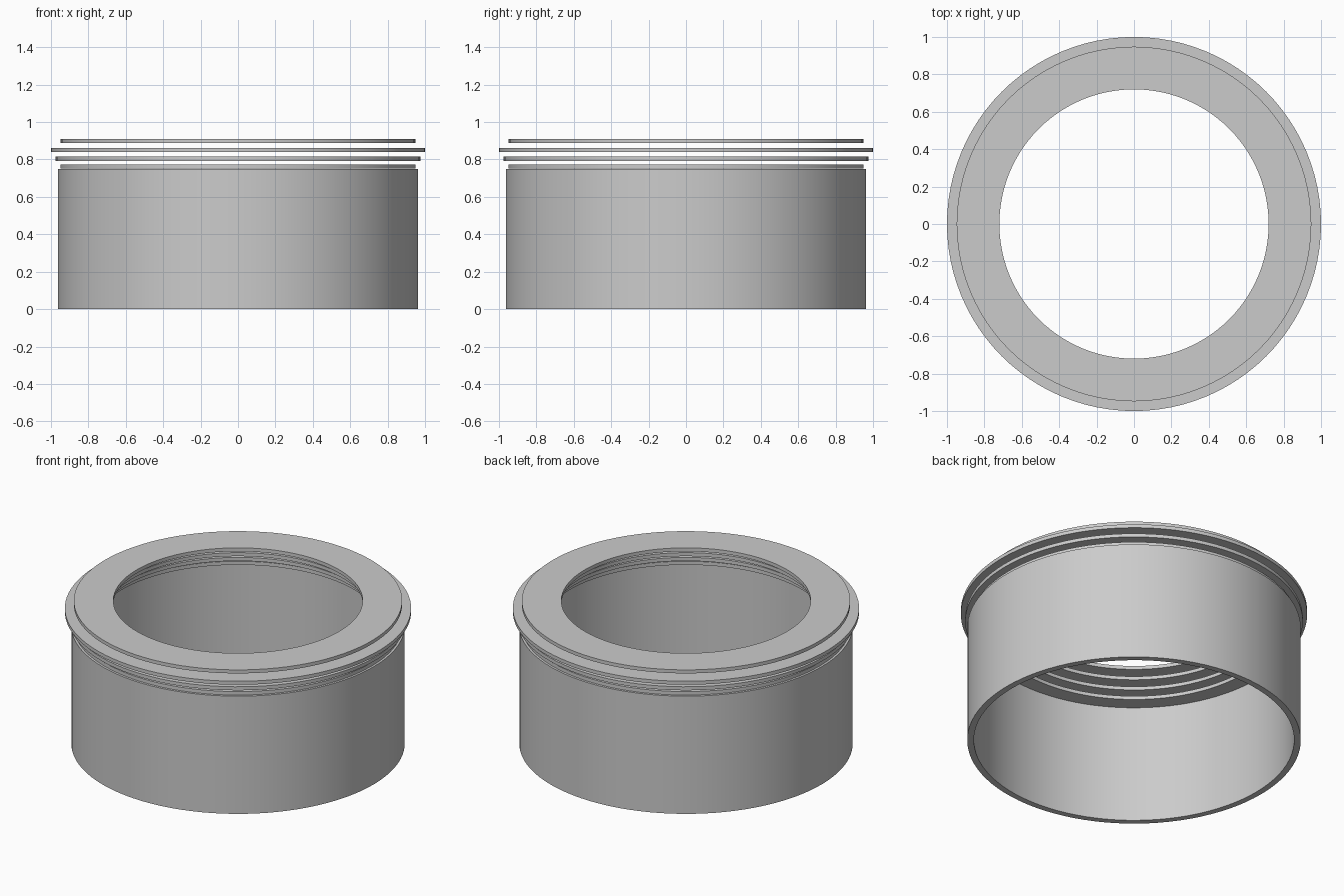
import bpy
import bmesh
from math import cos, sin, tau, radians

cube = bpy.data.objects.get("Cube")
if cube:
    bpy.data.objects.remove(cube, do_unlink=True)

SEGMENTS = 96

grey = bpy.data.materials.new("plain grey")
grey.use_nodes = True
grey.diffuse_color = (0.6, 0.6, 0.6, 1)
grey.node_tree.nodes["Principled BSDF"].inputs["Base Color"].default_value = grey.diffuse_color


def ring(name, outer, inner, bottom, top):
    """Closed ring with a rectangular section, turned around z."""
    bm = bmesh.new()
    section = [(outer, bottom), (outer, top), (inner, top), (inner, bottom)]
    loops = []
    for i in range(SEGMENTS):
        a = tau * i / SEGMENTS
        loops.append([bm.verts.new((r * cos(a), r * sin(a), z)) for r, z in section])
    for i, here in enumerate(loops):
        after = loops[(i + 1) % SEGMENTS]
        for j in range(4):
            k = (j + 1) % 4
            bm.faces.new((here[j], after[j], after[k], here[k]))
    bmesh.ops.recalc_face_normals(bm, faces=bm.faces)
    mesh = bpy.data.meshes.new(name)
    bm.to_mesh(mesh)
    bm.free()
    mesh.materials.append(grey)
    obj = bpy.data.objects.new(name, mesh)
    bpy.context.collection.objects.link(obj)
    bpy.ops.object.select_all(action="DESELECT")
    obj.select_set(True)
    bpy.context.view_layer.objects.active = obj
    bpy.ops.object.shade_smooth_by_angle(angle=radians(30))


# Tall open tube
ring("tube_body", 0.963, 0.925, 0, 0.75)

# Four thin rings stacked with gaps, the holes narrowing upwards
THICKNESS = 0.0225
for name, outer, inner, z in [
    ("seat_ring", 0.95, 0.83, 0.751),
    ("lower_ring", 0.975, 0.793, 0.793),
    ("flange_ring", 1.0, 0.757, 0.84),
    ("top_ring", 0.948, 0.72, 0.888),
]:
    ring(name, outer, inner, z, z + THICKNESS)
